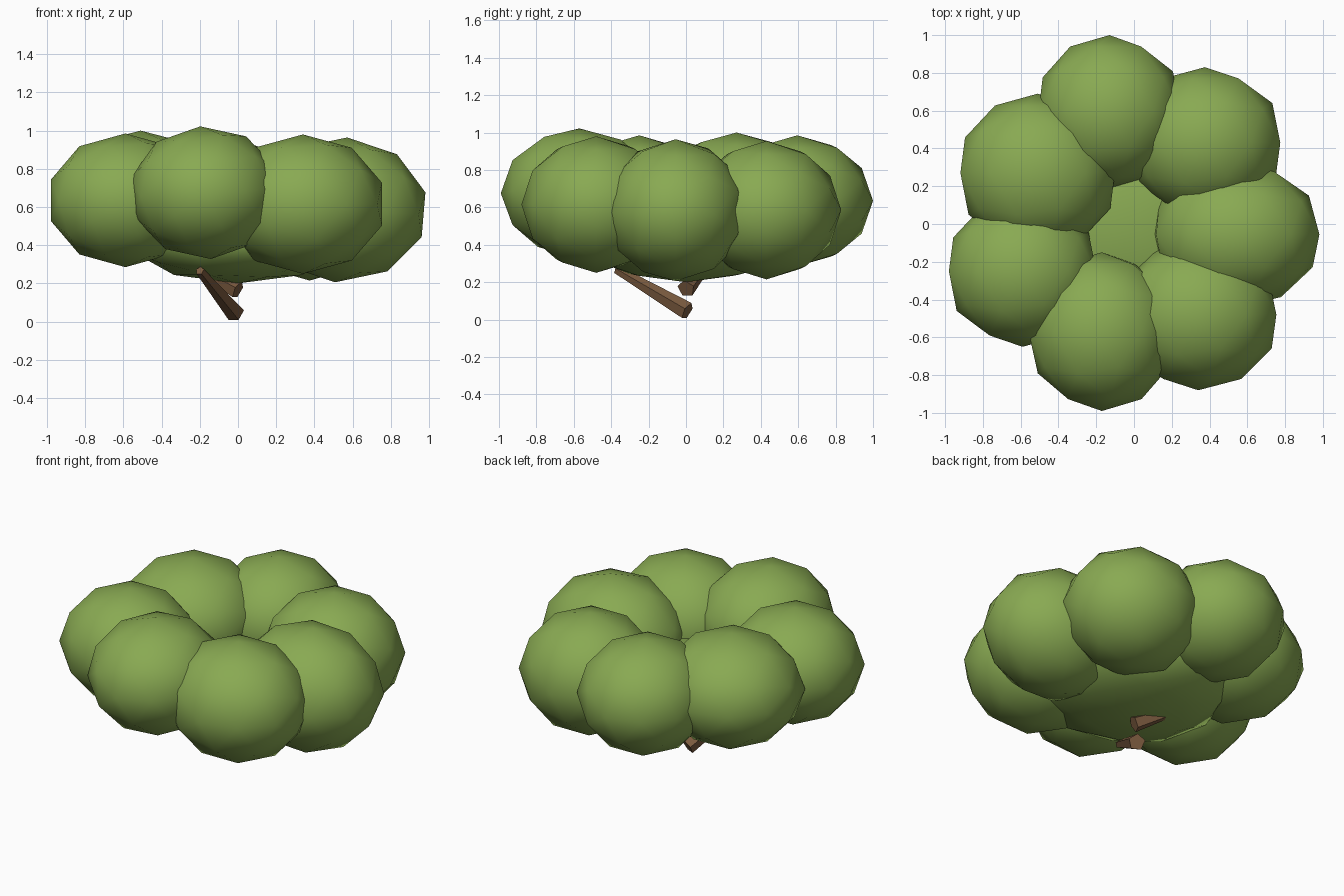
import bpy
from math import radians
from mathutils import Vector

cube = bpy.data.objects.get("Cube")
if cube:
    bpy.data.objects.remove(cube, do_unlink=True)


def make_material(name, rgb):
    mat = bpy.data.materials.new(name)
    mat.use_nodes = True
    mat.diffuse_color = (*rgb, 1)
    bsdf = next(n for n in mat.node_tree.nodes if n.type == "BSDF_PRINCIPLED")
    bsdf.inputs["Base Color"].default_value = (*rgb, 1)
    bsdf.inputs["Roughness"].default_value = 0.9
    return mat


leaf_green = make_material("leaf_green", (0.25, 0.40, 0.085))
bark_brown = make_material("bark_brown", (0.20, 0.105, 0.05))


def add_clump(name, centre, radii, roll=0):
    """Smooth low-poly ball of leaves with its poles facing front and back."""
    bpy.ops.mesh.primitive_ico_sphere_add(subdivisions=2, radius=1)
    obj = bpy.context.object
    obj.name = name
    obj.rotation_euler = (radians(90), radians(roll), 0)
    bpy.ops.object.transform_apply(location=False, rotation=True, scale=False)
    obj.scale = radii
    obj.location = centre
    bpy.ops.object.transform_apply(location=False, rotation=False, scale=True)
    bpy.ops.object.shade_smooth()
    obj.data.materials.append(leaf_green)


def add_branch(name, start, end, base_radius, tip_radius):
    """Flat-sided tapered branch between two points."""
    start, end = Vector(start), Vector(end)
    axis = end - start
    bpy.ops.mesh.primitive_cone_add(
        vertices=5, radius1=base_radius, radius2=tip_radius,
        depth=axis.length, location=(start + end) / 2,
        rotation=axis.to_track_quat("Z", "Y").to_euler())
    obj = bpy.context.object
    obj.name = name
    bpy.ops.object.shade_flat()
    obj.data.materials.append(bark_brown)


# Ring of leaf clumps: centre, radii, roll
clumps = {
    "back": ((-0.13, 0.595, 0.635), (0.395, 0.405, 0.35), 0),
    "back_left": ((0.375, 0.43, 0.585), (0.42, 0.40, 0.37), 0),
    "left": ((0.54, -0.055, 0.585), (0.455, 0.39, 0.38), 4),
    "front_left": ((0.34, -0.48, 0.615), (0.435, 0.40, 0.365), 0),
    "front": ((-0.17, -0.57, 0.675), (0.40, 0.42, 0.348), -4),
    "front_right": ((-0.59, -0.25, 0.635), (0.41, 0.40, 0.35), 0),
    "back_right": ((-0.51, 0.27, 0.655), (0.43, 0.42, 0.345), 0),
}
for side, (centre, radii, roll) in clumps.items():
    add_clump("leaf_clump_" + side, centre, radii, roll)

# Flattened clump filling the middle of the ring
add_clump("leaf_clump_centre", (0, 0, 0.43), (0.57, 0.57, 0.23))

# Branches under the leaves
add_branch("main_branch", (-0.015, 0.008, 0.045), (-0.20, -0.37, 0.267), 0.05, 0.024)
add_branch("short_branch", (0.0, 0.0, 0.165), (-0.25, 0.12, 0.30), 0.05, 0.022)
